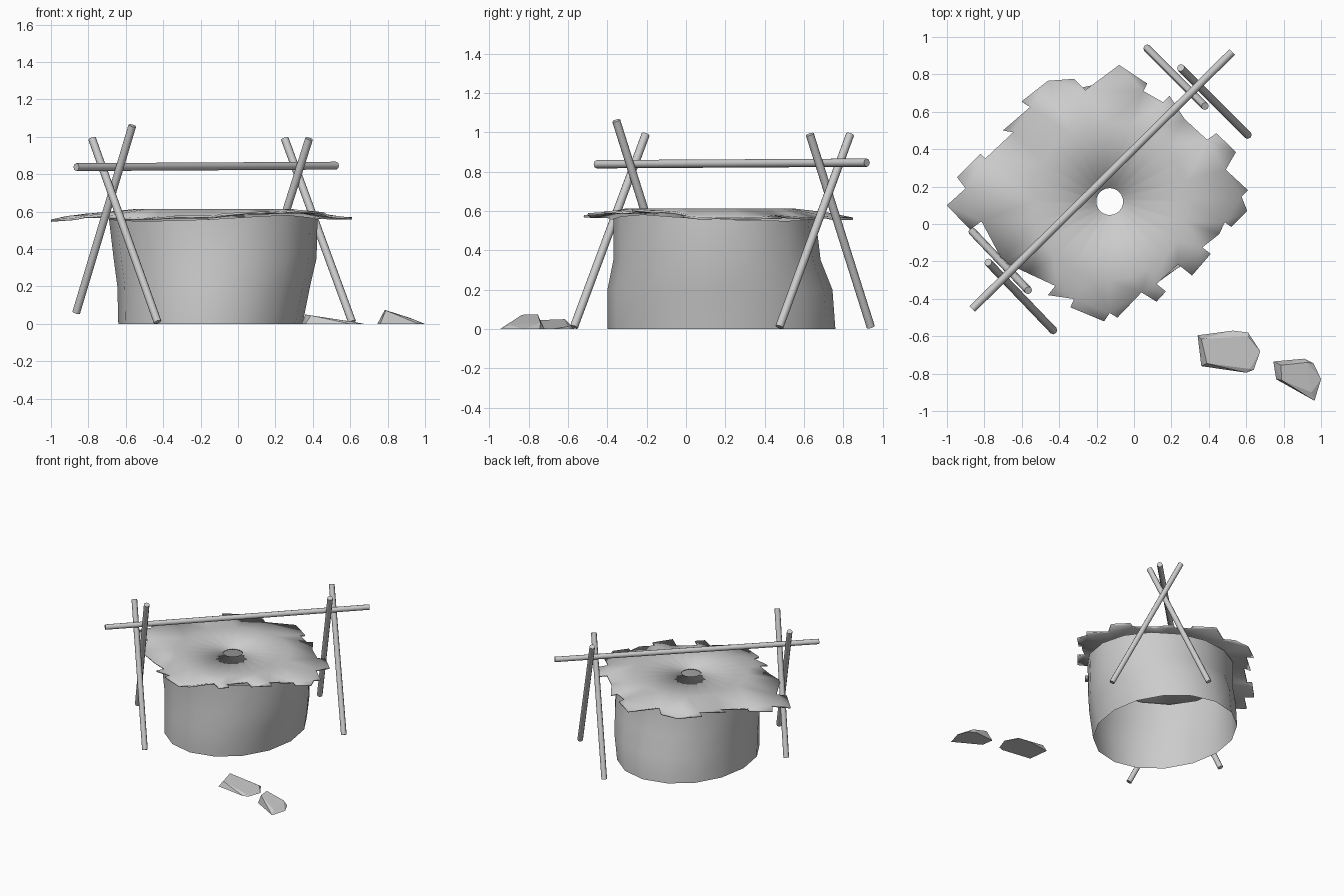
import bpy, bmesh, math, random
from mathutils import Vector

if "Cube" in bpy.data.objects:
    bpy.data.objects.remove(bpy.data.objects["Cube"])

random.seed(4)
CX, CY = -0.13, 0.12          # centre of the smoke hole


def finish(name, bm, smooth=None):
    bmesh.ops.recalc_face_normals(bm, faces=bm.faces)
    me = bpy.data.meshes.new(name)
    bm.to_mesh(me)
    bm.free()
    ob = bpy.data.objects.new(name, me)
    bpy.context.collection.objects.link(ob)
    if smooth:
        bpy.ops.object.select_all(action='DESELECT')
        ob.select_set(True)
        bpy.context.view_layer.objects.active = ob
        bpy.ops.object.shade_smooth_by_angle(angle=math.radians(smooth))
    return ob


def pole(name, a, b, r=0.021):
    a, b = Vector(a), Vector(b)
    bm = bmesh.new()
    bmesh.ops.create_cone(bm, cap_ends=True, segments=8, radius1=r, radius2=r,
                          depth=(b - a).length)
    ob = finish(name, bm, 50)
    ob.location = (a + b) / 2
    ob.rotation_mode = 'QUATERNION'
    ob.rotation_quaternion = (b - a).to_track_quat('Z', 'Y')


def rim_z(x, y):
    # the rim sags towards the two pole supports
    return 0.59 - 0.035 * abs(math.cos(math.atan2(y - CY, x - CX) - math.pi / 4))


# Poles: crossed legs and the long beam
pole("beam", (-0.865, -0.455, 0.838), (0.525, 0.92, 0.846))
pole("left_leg_front", (-0.43, -0.57, 0.01), (-0.78, -0.205, 0.99))
pole("left_leg_back", (-0.865, -0.04, 0.06), (-0.565, -0.355, 1.06))
pole("right_leg_front", (0.61, 0.475, 0.01), (0.25, 0.835, 0.99))
pole("right_leg_back", (0.07, 0.94, 0.01), (0.38, 0.63, 0.99))

# Round wall, open at the bottom: z, x min, x max, y min, y max
rings = [(0.0, -0.64, 0.345, -0.40, 0.76), (0.2, -0.645, 0.385, -0.40, 0.745),
         (0.35, -0.665, 0.42, -0.37, 0.685), (0.57, -0.69, 0.425, -0.37, 0.66)]
N = 16
bm = bmesh.new()
prev = None
for z, x0, x1, y0, y1 in rings:
    row = []
    for i in range(N):
        t = math.tau * i / N
        x = (x0 + x1) / 2 + (x1 - x0) / 2 * math.cos(t)
        y = (y0 + y1) / 2 + (y1 - y0) / 2 * math.sin(t)
        row.append(bm.verts.new((x, y, rim_z(x, y) - 0.005 if z > 0.5 else z)))
    if prev:
        for i in range(N):
            j = (i + 1) % N
            bm.faces.new((prev[i], prev[j], row[j], row[i]))
    prev = row
finish("wall", bm, 40)

# Roof: ragged tile outline around a round smoke hole
outline = [(-.08, .85), (.07, .75), (.05, .71), (.155, .65), (.19, .685), (.27, .56),
           (.39, .45), (.44, .485), (.545, .385), (.49, .29), (.61, .18), (.575, .145),
           (.605, .07), (.52, -.015), (.485, .01), (.455, -.055), (.365, -.125),
           (.41, -.16), (.31, -.275), (.235, -.215), (.12, -.32), (.17, -.36),
           (.12, -.415), (.04, -.365), (-.09, -.50), (-.13, -.475), (-.16, -.52),
           (-.34, -.445), (-.32, -.40), (-.46, -.38), (-.42, -.33), (-.56, -.265),
           (-.70, -.20), (-.815, .015), (-.875, -.03), (-1, .10), (-.90, .19),
           (-.945, .25), (-.82, .375), (-.795, .35), (-.645, .49), (-.70, .50),
           (-.555, .625), (-.60, .655), (-.46, .765), (-.32, .775), (-.26, .715)]


def circle(bm, r, z, n=24):
    return [bm.verts.new((CX + r * math.cos(math.tau * i / n),
                          CY + r * math.sin(math.tau * i / n), z)) for i in range(n)]


def loop(bm, vs):
    return [bm.edges.new((vs[i - 1], vs[i])) for i in range(len(vs))]


bm = bmesh.new()
outer = []
for x, y in outline:
    r = math.hypot(x - CX, y - CY)
    z = rim_z(x, y) + 0.012 - 0.08 * max(0, r - 0.6) + random.uniform(-0.008, 0.008)
    outer.append(bm.verts.new((x, y, z)))
mid, hole = circle(bm, 0.42, 0.608), circle(bm, 0.072, 0.605)
edges = loop(bm, outer) + loop(bm, mid)
bmesh.ops.triangle_fill(bm, use_beauty=True, use_dissolve=False, edges=edges)
for i in range(24):
    bm.faces.new((mid[i - 1], mid[i], hole[i], hole[i - 1]))
roof = finish("roof", bm, 40)
mod = roof.modifiers.new("thickness", 'SOLIDIFY')
mod.thickness = 0.012
mod.offset = 0


# Loose wedge-shaped stones
def stone(name, base, top):
    bm = bmesh.new()
    for x, y in base:
        bm.verts.new((x, y, 0))
    for p in top:
        bm.verts.new(p)
    bmesh.ops.convex_hull(bm, input=bm.verts)
    bmesh.ops.dissolve_limit(bm, angle_limit=0.05, verts=bm.verts, edges=bm.edges)
    finish(name, bm)


stone("stone_left", [(.34, -.595), (.36, -.76), (.6, -.795), (.64, -.78), (.675, -.68),
                     (.61, -.58), (.53, -.57)],
      [(.36, -.615, .05), (.39, -.745, .045), (.61, -.60, .012), (.62, -.775, .01)])
stone("stone_right", [(.745, -.735), (.76, -.83), (.965, -.945), (1, -.83), (.96, -.745),
                      (.91, -.72)],
      [(.785, -.755, .075), (.79, -.835, .072), (.925, -.74, .03), (.95, -.90, .02)])
